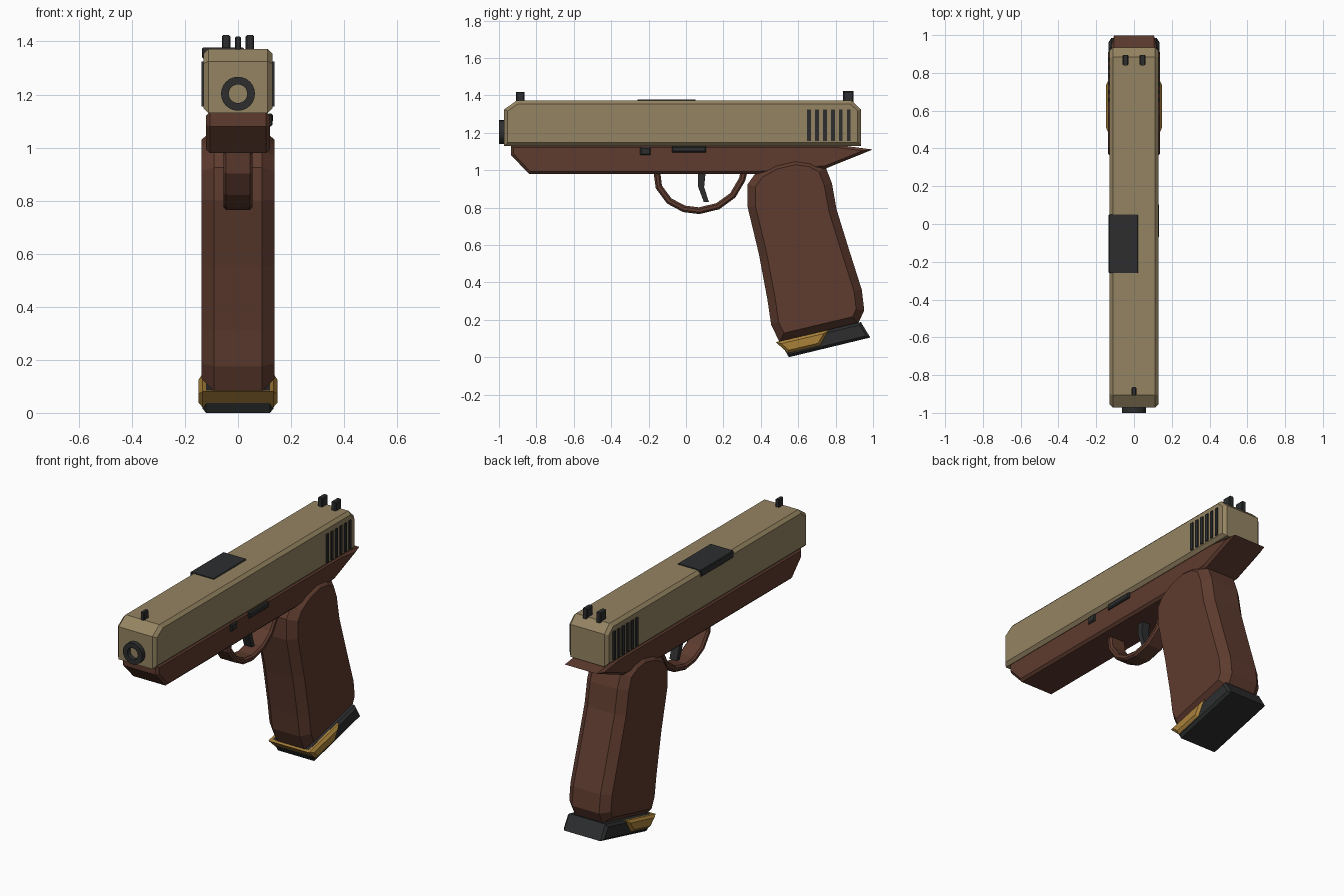
import bpy
import bmesh
from mathutils import Vector

cube = bpy.data.objects.get("Cube")
if cube:
    bpy.data.objects.remove(cube, do_unlink=True)


def material(name, rgb):
    m = bpy.data.materials.new(name)
    m.use_nodes = True
    m.diffuse_color = (*rgb, 1)
    m.node_tree.nodes["Principled BSDF"].inputs["Base Color"].default_value = (*rgb, 1)
    return m


TAN = material("tan", (0.30, 0.23, 0.122))
BROWN = material("brown", (0.112, 0.044, 0.028))
DARK = material("charcoal", (0.026, 0.027, 0.028))
GOLD = material("gold", (0.40, 0.22, 0.042))


def finish(bm, name, mat):
    bmesh.ops.recalc_face_normals(bm, faces=bm.faces)
    mesh = bpy.data.meshes.new(name)
    bm.to_mesh(mesh)
    bm.free()
    mesh.materials.append(mat)
    obj = bpy.data.objects.new(name, mesh)
    bpy.context.collection.objects.link(obj)
    return obj


def prism_mesh(outline, x0, x1):
    """Side outline (y, z) extruded from x0 to x1."""
    bm = bmesh.new()
    a = [bm.verts.new((x0, y, z)) for y, z in outline]
    b = [bm.verts.new((x1, y, z)) for y, z in outline]
    caps = [bm.faces.new(a[::-1]), bm.faces.new(b)]
    n = len(a)
    for i in range(n):
        j = (i + 1) % n
        bm.faces.new((a[i], a[j], b[j], b[i]))
    bmesh.ops.recalc_face_normals(bm, faces=bm.faces)
    return bm, caps


def prism(name, mat, outline, x0, x1, bevel=0.0):
    bm, caps = prism_mesh(outline, x0, x1)
    if bevel:
        edges = {e for f in caps for e in f.edges}
        bmesh.ops.bevel(bm, geom=list(edges), offset=bevel, segments=1,
                        profile=0.5, affect='EDGES', clamp_overlap=True)
    return finish(bm, name, mat)


def box(name, mat, x, y, z, bevel=0.0):
    outline = [(y[0], z[0]), (y[1], z[0]), (y[1], z[1]), (y[0], z[1])]
    return prism(name, mat, outline, x[0], x[1], bevel)


# Slide with chamfered ends and edges
prism("slide", TAN, [(-0.972, 1.13), (0.935, 1.13), (0.935, 1.325), (0.885, 1.372),
                     (-0.905, 1.372), (-0.972, 1.325)], -0.13, 0.13, 0.018)

# Frame with sloped nose and rear tail
prism("frame", BROWN, [(-0.935, 1.135), (-0.935, 1.08), (-0.84, 0.98), (0.4, 0.98),
                       (0.75, 1.01), (0.998, 1.11), (0.81, 1.135)], -0.12, 0.12, 0.014)

# Grip: outline with deep chamfer towards the side panels
grip_outline = [(0.33, 0.925), (0.33, 0.80), (0.39, 0.55), (0.435, 0.31), (0.455, 0.175),
                (0.50, 0.08), (0.92, 0.18), (0.953, 0.25), (0.94, 0.36), (0.87, 0.58),
                (0.805, 0.79), (0.78, 0.93), (0.745, 1.02), (0.67, 1.06), (0.58, 1.072),
                (0.47, 1.045), (0.38, 0.995)]
bm, caps = prism_mesh(grip_outline, -0.09, 0.09)
bmesh.ops.inset_individual(bm, faces=caps, thickness=0.042, depth=0.0,
                           use_even_offset=True)
for f in caps:
    side = 1 if f.calc_center_median().x > 0 else -1
    for v in f.verts:
        v.co.x = side * 0.138
finish(bm, "grip", BROWN)

# Magazine base and its front band
prism("magazine_base", DARK, [(0.50, 0.085), (0.935, 0.188), (0.985, 0.105), (0.55, 0.0)],
      -0.134, 0.134, 0.014)
prism("magazine_band", GOLD, [(0.48, 0.08), (0.765, 0.147), (0.715, 0.062), (0.545, 0.022)],
      -0.148, 0.148, 0.014)

# Trigger guard: a strip of even thickness along a path
path = [Vector(p) for p in [(-0.155, 0.985), (-0.145, 0.91), (-0.09, 0.835), (-0.01, 0.793),
                            (0.07, 0.783), (0.17, 0.807), (0.25, 0.865), (0.30, 0.95),
                            (0.31, 0.99)]]
outer, inner = [], []
for i, p in enumerate(path):
    t = (path[min(i + 1, len(path) - 1)] - path[max(i - 1, 0)]).normalized()
    normal = Vector((t.y, -t.x)) * 0.018
    outer.append(tuple(p + normal))
    inner.append(tuple(p - normal))
prism("trigger_guard", BROWN, outer + inner[::-1], -0.055, 0.055, 0.01)

# Trigger
prism("trigger", DARK, [(0.065, 0.99), (0.065, 0.91), (0.095, 0.83), (0.122, 0.83),
                        (0.097, 0.91), (0.105, 0.99)], -0.025, 0.025)

# Muzzle ring
bm = bmesh.new()
rings = []
for radius, y in ((0.064, -0.965), (0.064, -1.0), (0.035, -1.0), (0.035, -0.965)):
    ring = bmesh.ops.create_circle(bm, segments=24, radius=radius)["verts"]
    for v in ring:
        v.co = Vector((v.co.x, y, v.co.y + 1.203))
    rings.append(ring)
for a, b in zip(rings, rings[1:]):
    for i in range(len(a)):
        j = (i + 1) % len(a)
        bm.faces.new((a[i], a[j], b[j], b[i]))
finish(bm, "muzzle_ring", DARK)

# Sights
box("front_sight", DARK, (-0.012, 0.012), (-0.908, -0.864), (1.365, 1.418), 0.004)
for side, label in ((1, "left"), (-1, "right")):
    box("rear_sight_" + label, DARK, (side * 0.045 - 0.016, side * 0.045 + 0.016),
        (0.84, 0.896), (1.36, 1.424), 0.005)
    # Grip ribs at the back of the slide
    for i in range(6):
        y = 0.658 + i * 0.0425
        x = sorted((side * 0.125, side * 0.137))
        box(f"slide_rib_{label}_{i + 1}", DARK, x, (y - 0.01, y + 0.01), (1.155, 1.325))

# Ejection port plate wrapping over the right edge
box("ejection_port", DARK, (-0.135, 0.022), (-0.26, 0.05), (1.335, 1.377), 0.004)

# Controls on the left side
box("takedown_button", DARK, (0.11, 0.13), (-0.245, -0.19), (1.08, 1.123), 0.006)
box("slide_catch", DARK, (0.11, 0.132), (-0.075, 0.108), (1.095, 1.128), 0.006)
